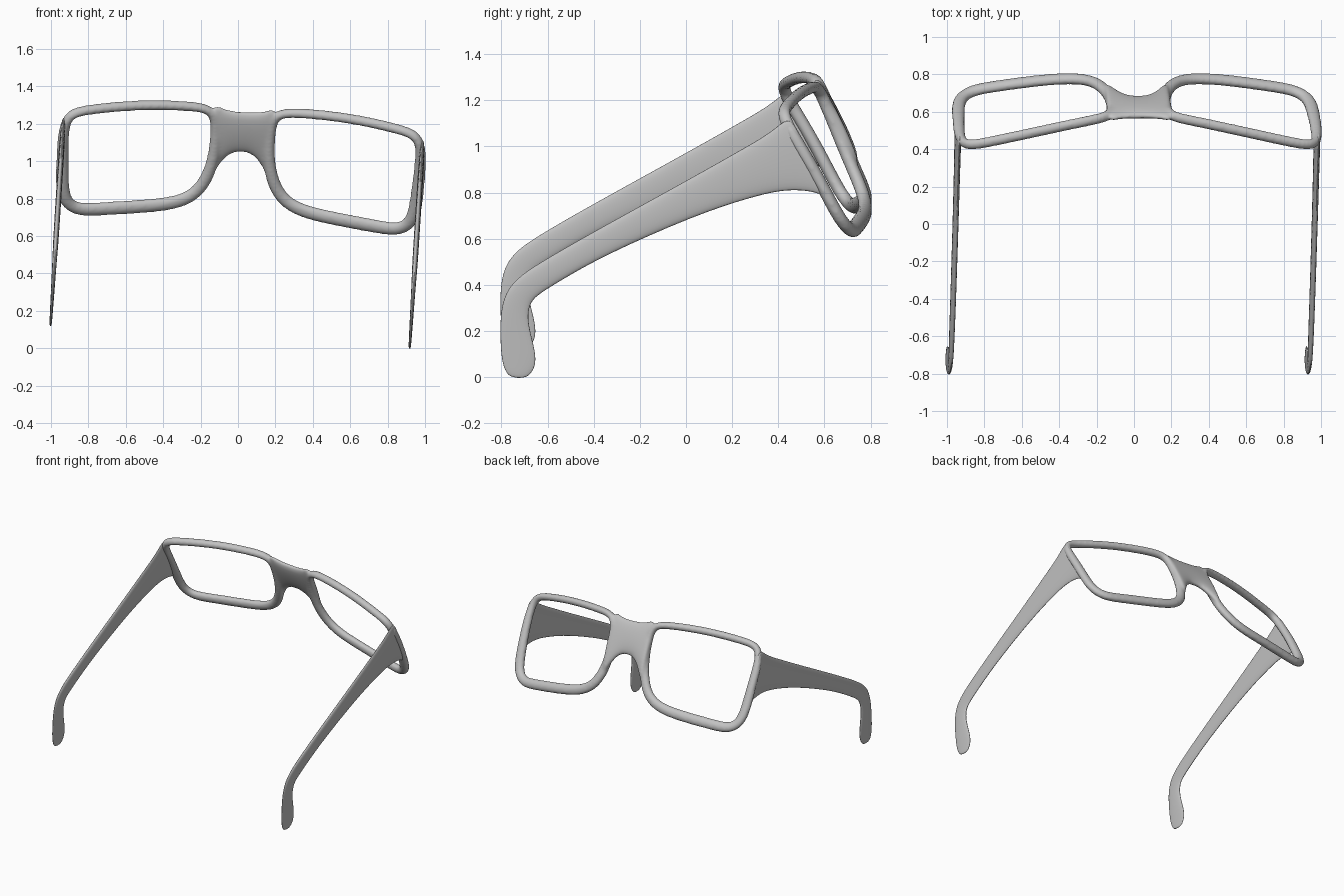
import bpy, bmesh, math
from mathutils import Matrix, Vector

cube = bpy.data.objects.get("Cube")
if cube:
    bpy.data.objects.remove(cube, do_unlink=True)

# Single grey plastic
grey = bpy.data.materials.new("grey_plastic")
grey.use_nodes = True
COLOR = (0.54, 0.54, 0.54, 1)
grey.diffuse_color = COLOR
grey.node_tree.nodes["Principled BSDF"].inputs["Base Color"].default_value = COLOR

# The whole pair rests with a slight sideways lean
LEAN = Matrix.Rotation(math.radians(3.6), 4, 'Y') @ Matrix.Translation((-0.046, 0, 0))
SIDES = 8


def ring(center, half_long, half_thick, power=1.0):
    """Rounded cross-section spanned by two half-axis vectors."""
    pts = []
    for i in range(SIDES):
        a = math.tau * i / SIDES
        c, s = math.cos(a), math.sin(a)
        c = math.copysign(abs(c) ** power, c)
        s = math.copysign(abs(s) ** power, s)
        pts.append(center + (half_long * c + half_thick * s) * 1.08)
    return pts


def loft(bm, rings, closed=False):
    """Skin a list of rings, capping the ends of an open run."""
    loops = [[bm.verts.new(p) for p in r] for r in rings]
    n = len(loops)
    for i in range(n if closed else n - 1):
        a, b = loops[i], loops[(i + 1) % n]
        for j in range(SIDES):
            k = (j + 1) % SIDES
            bm.faces.new((a[j], a[k], b[k], b[j]))
    if not closed:
        bm.faces.new(loops[0])
        bm.faces.new(loops[-1])


def make_object(name, bm):
    bmesh.ops.recalc_face_normals(bm, faces=bm.faces)
    mesh = bpy.data.meshes.new(name)
    bm.to_mesh(mesh)
    bm.free()
    mesh.transform(LEAN)
    mesh.materials.append(grey)
    mesh.shade_smooth()
    obj = bpy.data.objects.new(name, mesh)
    bpy.context.collection.objects.link(obj)
    sub = obj.modifiers.new("round", 'SUBSURF')
    sub.levels = sub.render_levels = 2
    return obj


# Rim centre line: across, depth, height
RIM = [(.175, .572, 1.265), (.28, .552, 1.278), (.57, .49, 1.267), (.82, .435, 1.225),
       (.925, .418, 1.2), (.957, .45, 1.13), (.957, .53, 1.0), (.95, .6, .87),
       (.94, .667, .74), (.87, .715, .682), (.75, .735, .695), (.5, .77, .725),
       (.31, .782, .757), (.21, .76, .83), (.16, .71, .94), (.142, .66, 1.06),
       (.148, .605, 1.195)]

# Bridge: across, top height, bottom height
BRIDGE = [(0, 1.262, 1.05), (.05, 1.262, 1.045), (.1, 1.27, 1.0),
          (.14, 1.286, .93), (.175, 1.295, .89)]

# Temple outline pairs: rear/upper edge (depth, height), front/lower edge
TEMPLE = [(-.765, .055, -.695, .05), (-.792, .1, -.656, .09), (-.803, .17, -.648, .15),
          (-.805, .26, -.672, .24), (-.803, .34, -.688, .32), (-.785, .42, -.675, .385),
          (-.735, .487, -.635, .42), (-.64, .552, -.555, .47), (-.4, .69, -.36, .585),
          (0, .91, .05, .765), (.22, 1.035, .28, .838), (.36, 1.115, .42, .872),
          (.42, 1.17, .53, .868), (.45, 1.175, .59, .85), (.475, 1.15, .63, .815)]


def rim(bm, side):
    path = [Vector((x * side, y, z)) for x, y, z in RIM]
    rings = []
    for i, p in enumerate(path):
        tangent = (path[(i + 1) % len(path)] - path[i - 1]).normalized()
        normal = Vector((0, .88, .47))
        across = tangent.cross(normal).normalized()
        normal = across.cross(tangent)
        low = min(1, max(0, (1.25 - p.z) / .5))
        rings.append(ring(p, across * (.027 + .012 * low), normal * .029))
    loft(bm, rings, closed=True)


# Front frame: two rims blended with the bridge
bm = bmesh.new()
for side in (-1, 1):
    rim(bm, side)
span = [(-x, t, b) for x, t, b in reversed(BRIDGE[1:])] + BRIDGE
rings = []
for x, top, bottom in span:
    mid, half = (top + bottom) / 2, (top - bottom) / 2
    center = Vector((x, .625 + (1.155 - mid) * .5, mid))
    rings.append(ring(center, Vector((0, -half * .5, half)), Vector((0, .026, .013)), .75))
loft(bm, rings)
frame = make_object("front_frame", bm)
blend = frame.modifiers.new("blend", 'REMESH')
blend.mode = 'VOXEL'
blend.voxel_size = .009
blend.use_smooth_shade = True
soften = frame.modifiers.new("soften", 'SMOOTH')
soften.factor = .5
soften.iterations = 10

# Temples: thin flat arms with hooked ends, thinning toward the tip
for name, side in (("left_temple", 1), ("right_temple", -1)):
    bm = bmesh.new()
    rings = []
    for i, (y1, z1, y2, z2) in enumerate(TEMPLE):
        a, b = Vector((.962 * side, y1, z1)), Vector((.962 * side, y2, z2))
        thick = min(.015, .006 + .0012 * i)
        rings.append(ring((a + b) / 2, (b - a) / 2, Vector((thick, 0, 0)), .8))
    loft(bm, rings)
    make_object(name, bm)
